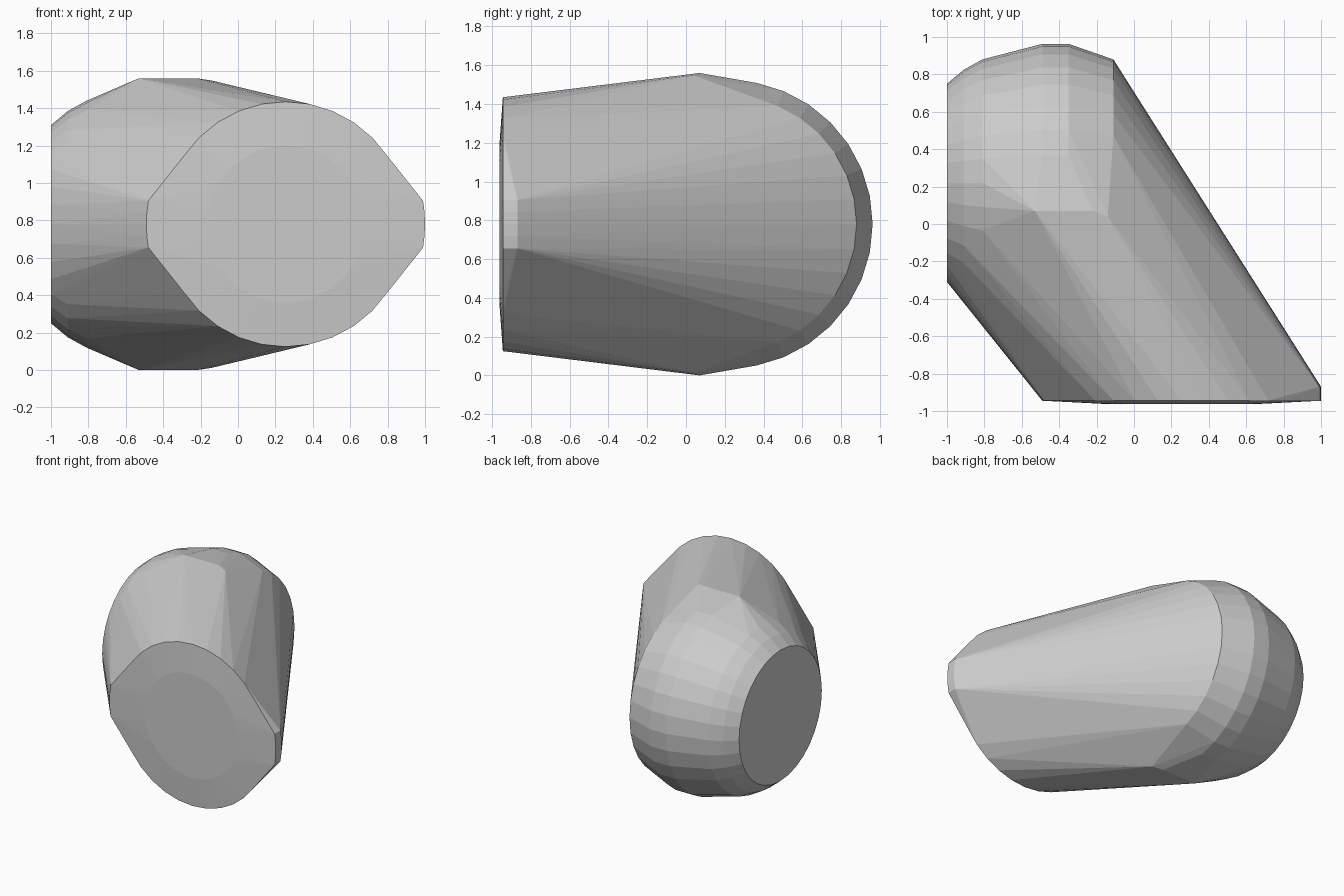
import bpy, bmesh
from math import sin, cos, pi, asin
from mathutils import Vector

if "Cube" in bpy.data.objects:
    bpy.data.objects.remove(bpy.data.objects["Cube"])

CZ = 0.78  # height of the mirror plane
points = []


def side_ring(x, r, n=32):
    """Circle facing the left (-x) side."""
    for i in range(n):
        a = 2 * pi * i / n
        points.append(Vector((x, 0.22 + r * cos(a), CZ + r * sin(a))))


def front_ring(y, r, n=32):
    """Circle facing the front (-y) side."""
    for i in range(n):
        a = 2 * pi * i / n
        points.append(Vector((0.255 + r * cos(a), y, CZ + r * sin(a))))


# rounded rear drum, with its flat left cap
for x, r in [(-1.0, 0.53), (-0.91, 0.605), (-0.81, 0.66),
             (-0.49, 0.743), (-0.35, 0.743), (-0.11, 0.66)]:
    side_ring(x, r)

# front face: slightly raised centre disc and outer disc
front_ring(-0.962, 0.42)
front_ring(-0.945, 0.655)

# narrow lugs on both sides of the front face
for s in (-1, 1):
    for k in (-1, -0.5, 0, 0.5, 1):
        a = k * asin(0.125 / 0.745)
        for y in (-0.945, -0.87):
            points.append(Vector((0.255 + s * 0.745 * cos(a), y, CZ + 0.745 * sin(a))))

# ridges on the top and bottom
for s in (-1, 1):
    for x, y, h in [(-0.53, 0.07, 0.78), (-0.22, 0.07, 0.78), (-0.14, 0.04, 0.768)]:
        points.append(Vector((x, y, CZ + s * h)))

# skin everything with one convex shell
bm = bmesh.new()
for p in points:
    bm.verts.new(p)
bmesh.ops.remove_doubles(bm, verts=bm.verts[:], dist=0.0005)
bmesh.ops.convex_hull(bm, input=bm.verts[:], use_existing_faces=False)
bmesh.ops.delete(bm, geom=[v for v in bm.verts if not v.link_faces], context='VERTS')
bmesh.ops.dissolve_limit(bm, angle_limit=0.01, verts=bm.verts[:], edges=bm.edges[:])
bmesh.ops.recalc_face_normals(bm, faces=bm.faces[:])
mesh = bpy.data.meshes.new("convex_shell")
bm.to_mesh(mesh)
bm.free()
shell = bpy.data.objects.new("convex_shell", mesh)
bpy.context.collection.objects.link(shell)
